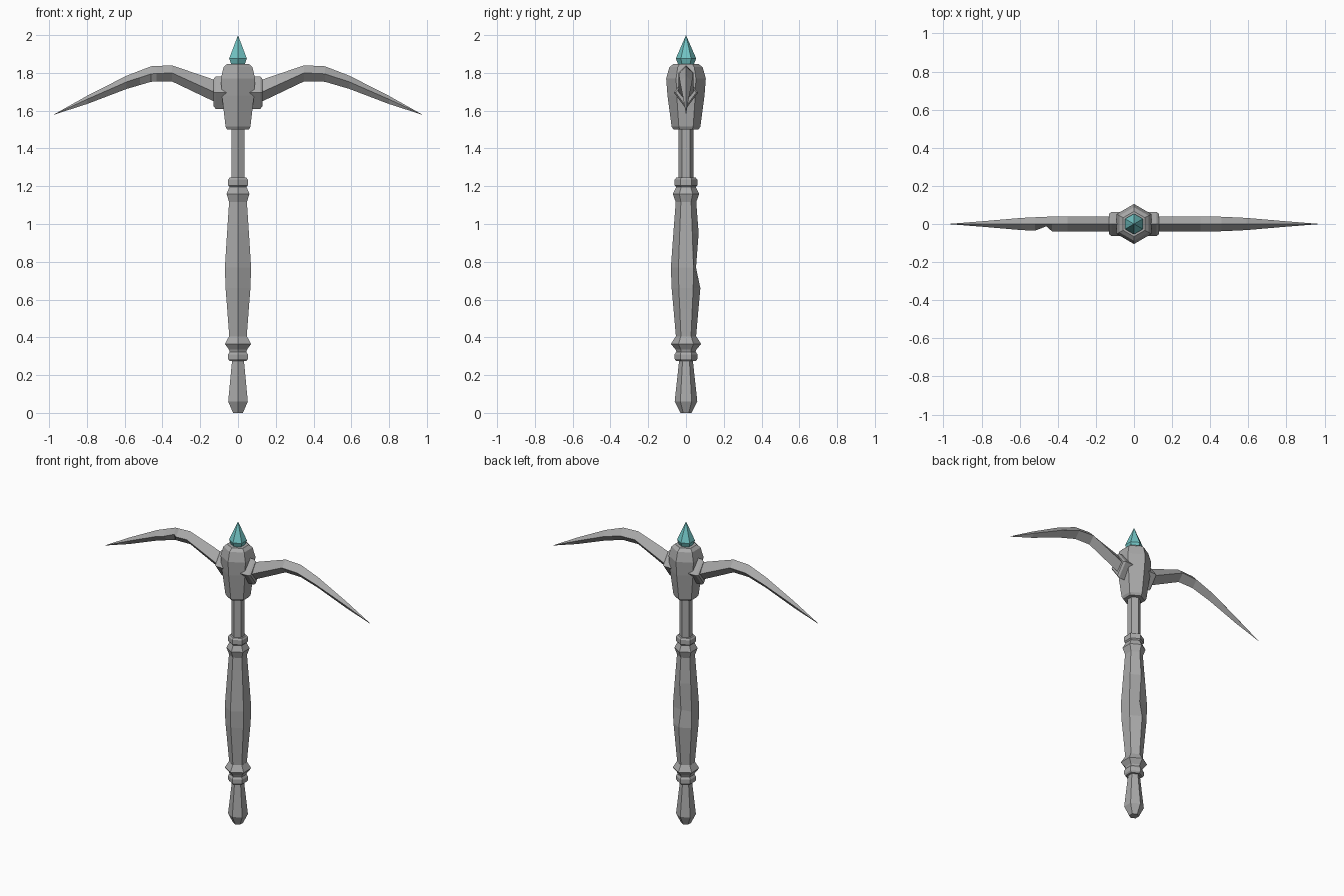
import bpy, bmesh, math
from mathutils import Vector

cube = bpy.data.objects.get("Cube")
if cube:
    bpy.data.objects.remove(cube, do_unlink=True)


def material(name, rgb):
    m = bpy.data.materials.new(name)
    m.use_nodes = True
    m.diffuse_color = (*rgb, 1)
    m.node_tree.nodes["Principled BSDF"].inputs["Base Color"].default_value = (*rgb, 1)
    return m


stone = material("grey stone", (0.40, 0.40, 0.40))
teal = material("teal crystal", (0.17, 0.56, 0.56))


def loft(name, rings, mat):
    """Bridge equal-length rings of points and cap both ends."""
    bm = bmesh.new()
    loops = [[bm.verts.new(p) for p in ring] for ring in rings]
    for a, b in zip(loops, loops[1:]):
        for i in range(len(a)):
            j = (i + 1) % len(a)
            bm.faces.new((a[i], a[j], b[j], b[i]))
    bm.faces.new(loops[0])
    bm.faces.new(loops[-1])
    bmesh.ops.remove_doubles(bm, verts=bm.verts, dist=0.0005)
    bmesh.ops.recalc_face_normals(bm, faces=bm.faces)
    mesh = bpy.data.meshes.new(name)
    bm.to_mesh(mesh)
    bm.free()
    mesh.materials.append(mat)
    obj = bpy.data.objects.new(name, mesh)
    bpy.context.collection.objects.link(obj)
    return obj


def hexagon(r, z):
    # corners point to the front and back
    return [Vector((r * math.sin(k * math.pi / 3), r * math.cos(k * math.pi / 3), z))
            for k in range(6)]


def turned(name, profile, mat=stone):
    return loft(name, [hexagon(r, z) for r, z in profile], mat)


# Handle, from the bottom up
turned("pommel", [(0.03, 0), (0.06, 0.06), (0.036, 0.28)])
turned("lower_collar", [(0.052, 0.275), (0.06, 0.285), (0.06, 0.31), (0.05, 0.325)])
turned("lower_ring", [(0.05, 0.32), (0.055, 0.335), (0.08, 0.365), (0.055, 0.405)])
turned("upper_ring", [(0.054, 1.115), (0.07, 1.16), (0.05, 1.2)])
turned("upper_collar", [(0.05, 1.195), (0.06, 1.205), (0.06, 1.235), (0.052, 1.245)])
turned("shaft", [(0.04, 1.24), (0.04, 1.51)])

# Grip with a chipped back edge
grip = [hexagon(r, z) for r, z in
        [(0.053, 0.40), (0.066, 0.55), (0.076, 0.66), (0.08, 0.77), (0.067, 0.95), (0.054, 1.12)]]
grip[3][0].y = 0.053
loft("grip", grip, stone)

# Head and crystal
turned("head", [(0.066, 1.5), (0.076, 1.515), (0.098, 1.68), (0.105, 1.77),
                (0.088, 1.83), (0.066, 1.848)])
turned("crystal", [(0.042, 1.846), (0.054, 1.876), (0.0, 2.0)], teal)


def diamond(x, top, mid, low, front, back):
    return [Vector(p) for p in ((x, 0, top), (x, -front, mid), (x, 0, low), (x, back, mid))]


# Blade stations: distance out, top edge, side ridge, bottom edge, half thickness
STATIONS = [(0.06, 1.74, 1.68, 1.61, 0.04), (0.13, 1.765, 1.70, 1.65, 0.04),
            (0.35, 1.84, 1.80, 1.755, 0.04), (0.46, 1.835, 1.795, 1.753, 0.038),
            (0.59, 1.785, 1.752, 1.715, 0.032), (0.80, 1.678, 1.66, 1.635, 0.014),
            (0.98, 1.577, 1.577, 1.577, 0.0)]

for side, s in (("left", 1), ("right", -1)):
    rings = [diamond(s * x, t, m, b, w, w) for x, t, m, b, w in STATIONS]
    if s < 0:
        # small notch in the front ridge
        for x, i, f in ((0.43, 2, 0.73), (0.52, 4, 0.46)):
            ring = [p.lerp(q, f) for p, q in zip(rings[i], rings[i + 1])]
            rings.insert(i + 1, ring)
        rings[4][1].y = -0.012
    loft(side + "_blade", rings, stone)

    # Diamond collar where the blade meets the head
    loft(side + "_blade_collar",
         [diamond(s * x, 1.695 + h, 1.695, 1.695 - h, w, w)
          for x, h, w in ((0.05, 0.085, 0.064), (0.118, 0.085, 0.064), (0.13, 0.072, 0.054))],
         stone)
